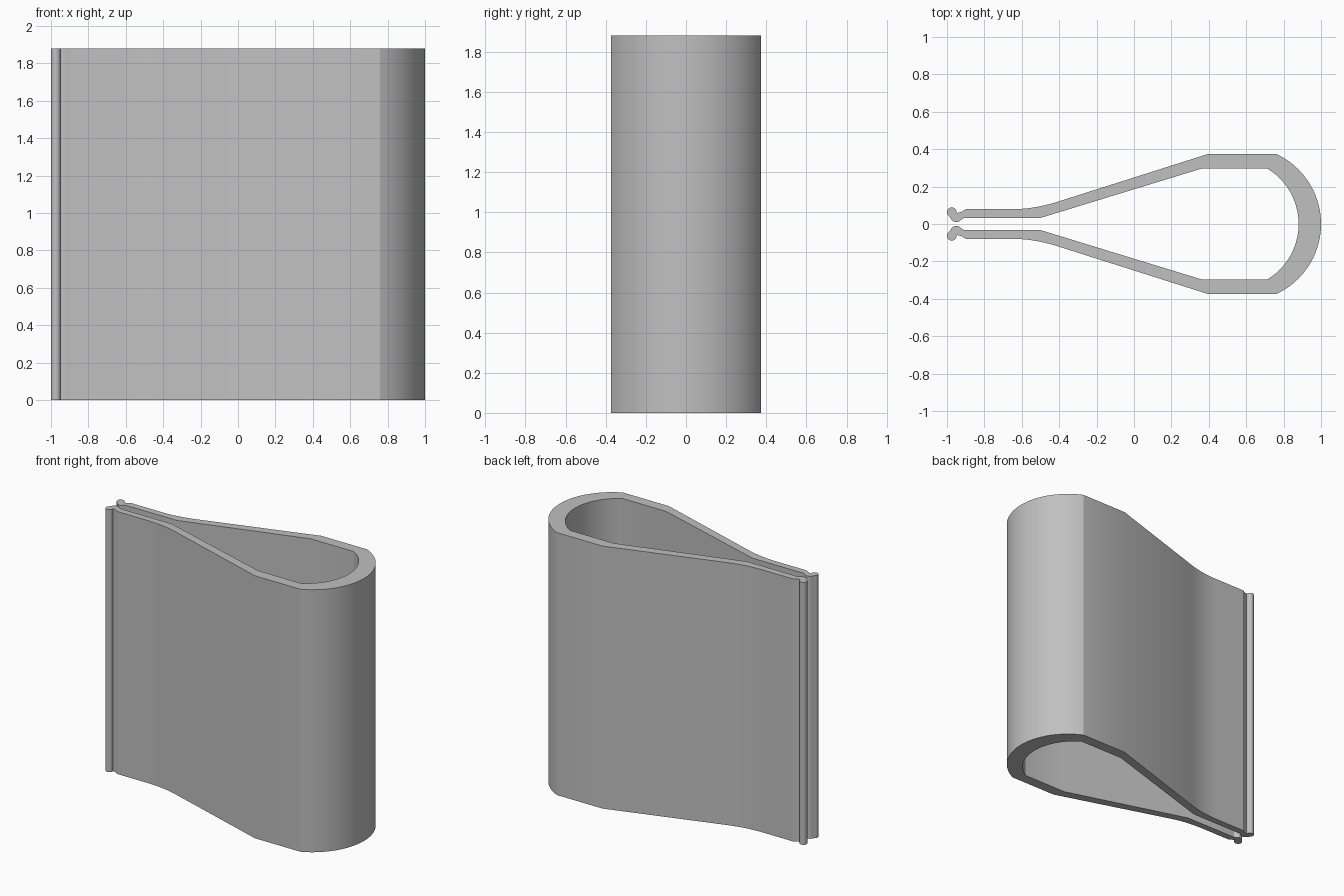
import bpy, bmesh
from math import sin, cos, radians, asin, degrees
from mathutils import Vector

cube = bpy.data.objects.get("Cube")
if cube:
    bpy.data.objects.remove(cube, do_unlink=True)

HEIGHT = 1.88


def arc(cx, cy, r, start, end, steps):
    """Points along a circular arc, angles in degrees."""
    angles = [radians(start + (end - start) * i / steps) for i in range(steps + 1)]
    return [Vector((cx + r * cos(a), cy + r * sin(a))) for a in angles]


def bend(a, b, c, steps):
    """Smooth bend from a to c, tangent to both lines through b."""
    a, b, c = Vector(a), Vector(b), Vector(c)
    ts = [i / steps for i in range(steps + 1)]
    return [a * (1 - t) ** 2 + b * 2 * t * (1 - t) + c * t * t for t in ts]


def nose(tip, half_width, depth, steps):
    """Quarter of the rounded end, from the tip to its upper corner."""
    r = (half_width ** 2 + depth ** 2) / (2 * depth)
    return arc(tip - r, 0, r, 0, degrees(asin(half_width / r)), steps)


# Upper half of the clip outline: outer wall, hooked lip, inner wall
half = nose(1.0, 0.375, 0.24, 20)
half.append(Vector((0.398, 0.375)))
half += bend((-0.418, 0.116), (-0.536, 0.079), (-0.66, 0.079), 8)
half += [Vector(p) for p in ((-0.90, 0.079), (-0.925, 0.064), (-0.948, 0.058))]
half += arc(-0.974, 0.063, 0.026, 0, 235, 14)
half += arc(-0.95, 0.043, 0.033, 205, 325, 10)
half += [Vector(p) for p in ((-0.91, 0.031), (-0.505, 0.031), (0.367, 0.298))]
half += reversed(nose(0.88, 0.298, 0.17, 20))

# Mirror into the whole outline and extrude it upwards
outline = half + [Vector((p.x, -p.y)) for p in reversed(half[1:-1])]
bm = bmesh.new()
base = bm.faces.new([bm.verts.new((p.x, p.y, 0)) for p in outline])
top = bmesh.ops.extrude_face_region(bm, geom=[base], use_keep_orig=True)
bmesh.ops.translate(bm, vec=(0, 0, HEIGHT),
                    verts=[v for v in top["geom"] if isinstance(v, bmesh.types.BMVert)])
bmesh.ops.recalc_face_normals(bm, faces=bm.faces)
mesh = bpy.data.meshes.new("spring_clip")
bm.to_mesh(mesh)
bm.free()

# Plain grey finish
grey = bpy.data.materials.new("plain_grey")
grey.use_nodes = True
colour = (0.53, 0.53, 0.53, 1)
grey.diffuse_color = colour
grey.node_tree.nodes["Principled BSDF"].inputs["Base Color"].default_value = colour
mesh.materials.append(grey)

clip = bpy.data.objects.new("spring_clip", mesh)
bpy.context.collection.objects.link(clip)
bpy.context.view_layer.objects.active = clip
clip.select_set(True)
bpy.ops.object.shade_smooth_by_angle(angle=radians(25))
